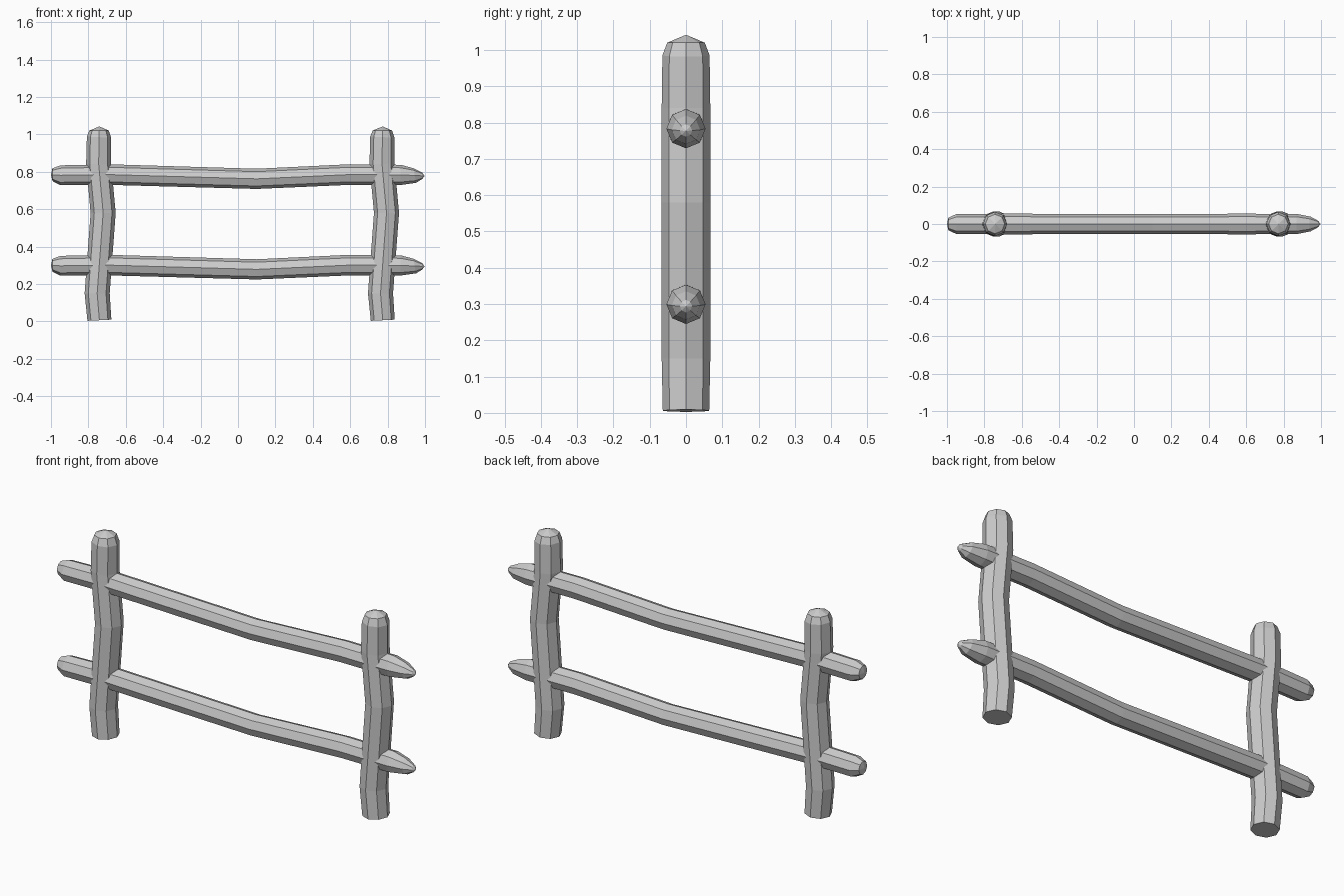
import bpy, bmesh
from math import cos, sin, pi

if "Cube" in bpy.data.objects:
    bpy.data.objects.remove(bpy.data.objects["Cube"])


def log(name, rings, place, tip_start=None, tip_end=None):
    """Eight-sided log through rings of (distance, bend, radius, slant)."""
    bm = bmesh.new()
    loops = []
    for d, bend, r, slant in rings:
        loop = []
        for k in range(8):
            u, v = r * cos(k * pi / 4), r * sin(k * pi / 4)
            loop.append(bm.verts.new(place(d + slant * u, bend + u, v)))
        loops.append(loop)
    for a, b in zip(loops, loops[1:]):
        for k in range(8):
            j = (k + 1) % 8
            bm.faces.new((a[k], a[j], b[j], b[k]))
    # Faceted or flat ends
    for loop, tip in ((loops[0], tip_start), (loops[-1], tip_end)):
        if tip:
            apex = bm.verts.new(place(tip[0], tip[1], 0))
            for k in range(8):
                bm.faces.new((loop[k], loop[(k + 1) % 8], apex))
        else:
            bm.faces.new(loop)
    bmesh.ops.recalc_face_normals(bm, faces=bm.faces)
    mesh = bpy.data.meshes.new(name)
    bm.to_mesh(mesh)
    bm.free()
    ob = bpy.data.objects.new(name, mesh)
    bpy.context.collection.objects.link(ob)
    return ob


# Upright posts with a gentle bow and a chipped top
post_rings = [
    (0.006, 0.002, 0.064, 0.05),
    (0.15, -0.010, 0.067, 0),
    (0.58, 0.022, 0.067, 0),
    (0.84, -0.002, 0.067, 0),
    (0.985, 0.0, 0.065, -0.05),
    (1.020, 0.0, 0.052, 0),
]
for name, x in (("left_post", -0.743), ("right_post", 0.772)):
    log(name, post_rings, lambda d, u, v, x=x: (x + u, v, d),
        tip_end=(1.042, 0.002))

# Sagging rails, blunt on the left and whittled on the right
rail_rings = [
    (-0.992, 0.003, 0.034, 0),
    (-0.950, 0.0, 0.053, 0),
    (-0.70, 0.004, 0.055, 0),
    (0.10, -0.019, 0.054, 0),
    (0.60, 0.004, 0.055, 0),
    (0.87, 0.002, 0.054, 0),
    (0.945, -0.001, 0.039, -0.2),
    (0.985, -0.003, 0.017, 0),
]
for name, z in (("lower_rail", 0.297), ("upper_rail", 0.781)):
    log(name, rail_rings, lambda d, u, v, z=z: (d, v, z + u),
        tip_start=(-1.0, 0.004), tip_end=(0.997, -0.004))
